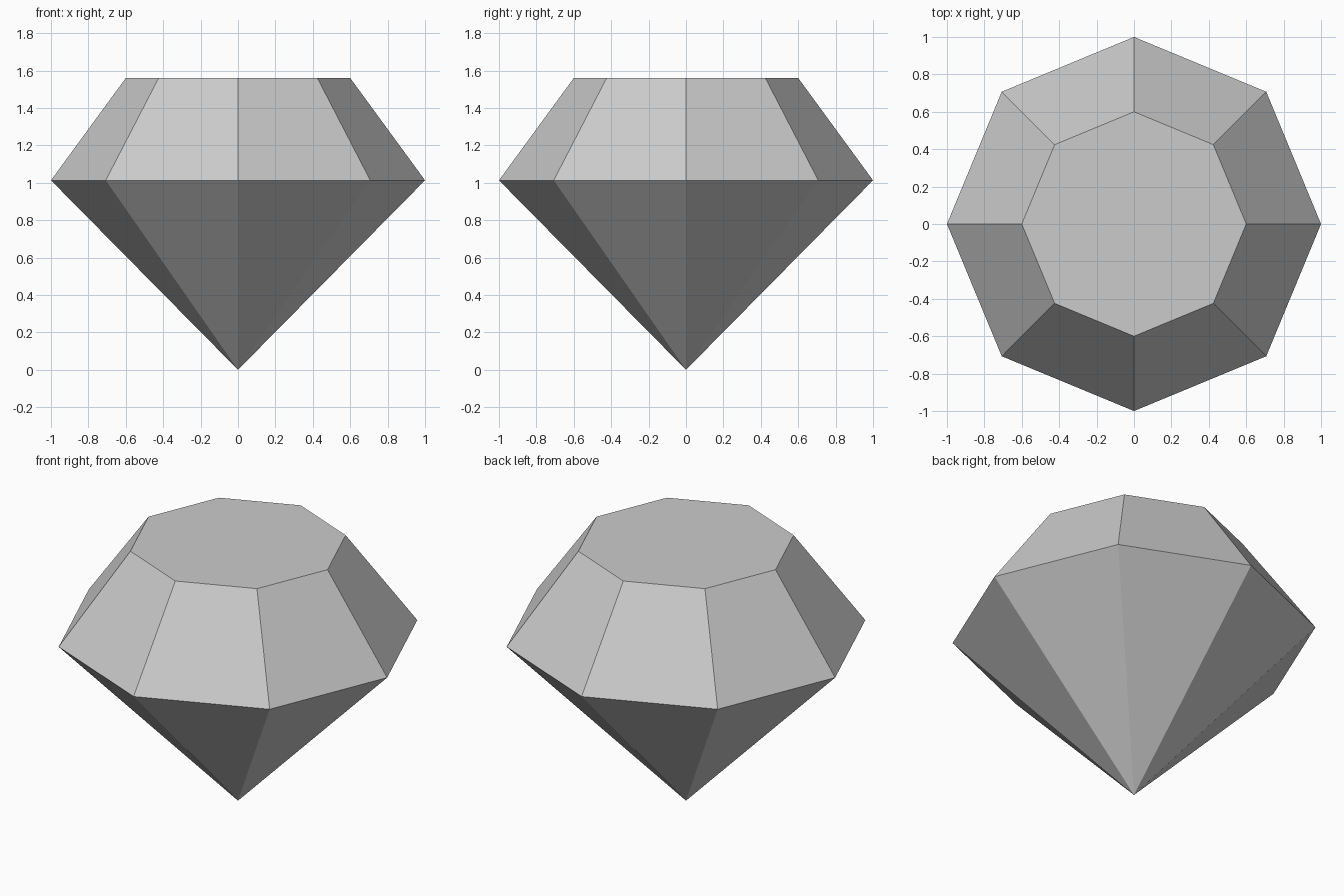
import bpy, bmesh
from math import cos, sin, tau

SIDES = 8
GIRDLE_Z, TABLE_Z = 1.013, 1.56
GIRDLE_R, TABLE_R = 1.0, 0.6

cube = bpy.data.objects.get("Cube")
if cube:
    bpy.data.objects.remove(cube, do_unlink=True)

# Single stone colour
stone = bpy.data.materials.new("pale_grey_stone")
stone.use_nodes = True
colour = (0.6, 0.6, 0.6, 1)
stone.diffuse_color = colour
stone.node_tree.nodes["Principled BSDF"].inputs["Base Color"].default_value = colour


def ring(bm, radius, z):
    """Octagon of vertices with corners on the axes."""
    return [bm.verts.new((radius * cos(tau * i / SIDES), radius * sin(tau * i / SIDES), z))
            for i in range(SIDES)]


bm = bmesh.new()
tip = bm.verts.new((0, 0, 0))
girdle = ring(bm, GIRDLE_R, GIRDLE_Z)
table = ring(bm, TABLE_R, TABLE_Z)

# Pavilion facets below, crown facets above
for i in range(SIDES):
    j = (i + 1) % SIDES
    bm.faces.new((tip, girdle[j], girdle[i]))
    bm.faces.new((girdle[i], girdle[j], table[j], table[i]))

# Flat table on top
bm.faces.new(table)
bmesh.ops.recalc_face_normals(bm, faces=bm.faces)

mesh = bpy.data.meshes.new("cut_gem")
bm.to_mesh(mesh)
bm.free()
mesh.materials.append(stone)
gem = bpy.data.objects.new("cut_gem", mesh)
bpy.context.collection.objects.link(gem)
